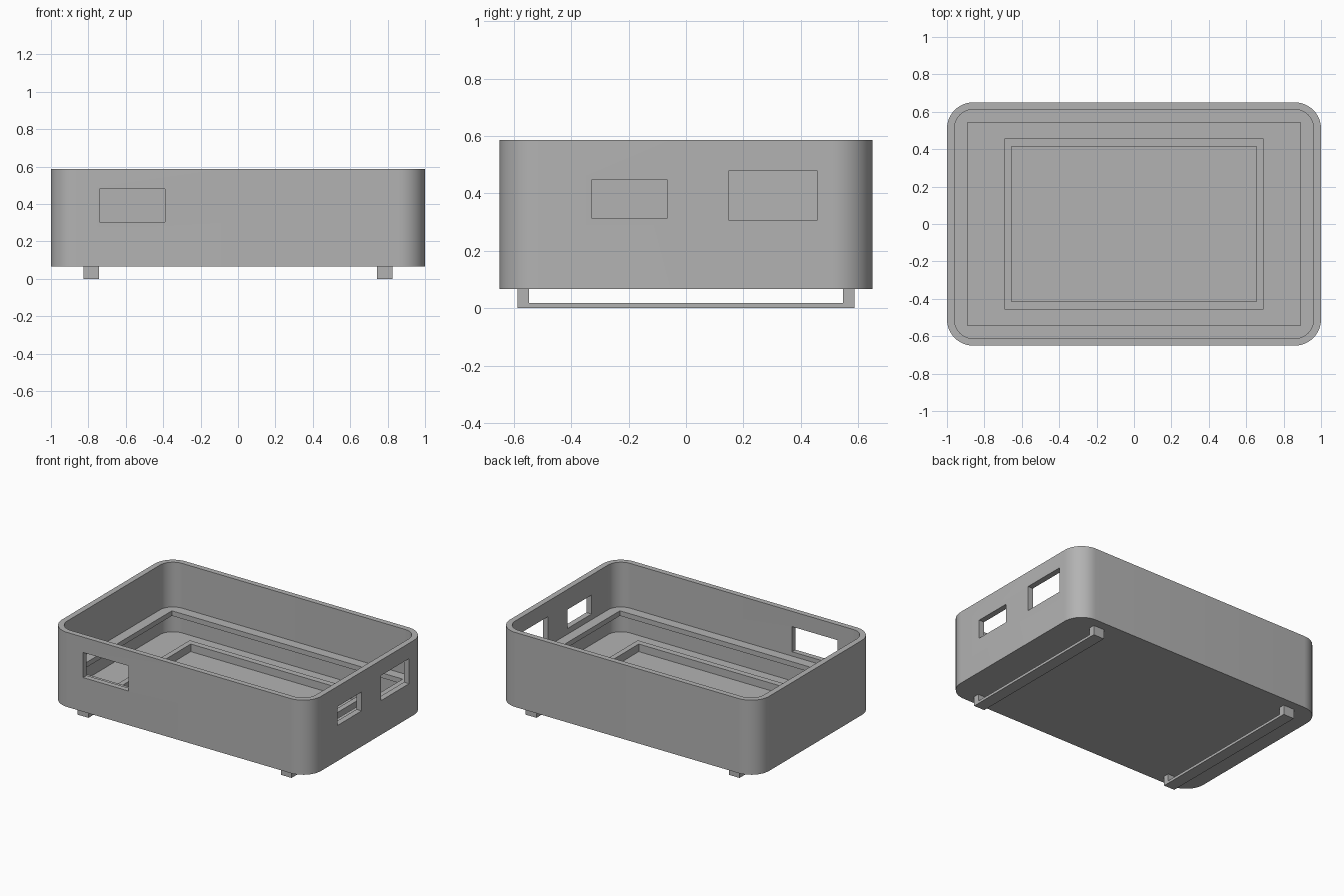
import bpy
import bmesh
from math import cos, sin, pi, radians

if "Cube" in bpy.data.objects:
    bpy.data.objects.remove(bpy.data.objects["Cube"], do_unlink=True)

grey = bpy.data.materials.new("plain grey")
grey.use_nodes = True
COLOUR = (0.45, 0.45, 0.45, 1)
grey.diffuse_color = COLOUR
grey.node_tree.nodes["Principled BSDF"].inputs["Base Color"].default_value = COLOUR


def prism(name, x, y, z, radius=0):
    """Upright block spanning the x, y and z ranges, with rounded vertical corners."""
    outline = []
    steps = 12 if radius else 0
    for i, (sx, sy) in enumerate([(1, 1), (-1, 1), (-1, -1), (1, -1)]):
        cx = (x[1] - radius) if sx > 0 else (x[0] + radius)
        cy = (y[1] - radius) if sy > 0 else (y[0] + radius)
        for k in range(steps + 1):
            a = (i + k / max(steps, 1)) * pi / 2
            outline.append((cx + radius * cos(a), cy + radius * sin(a), z[0]))
    bm = bmesh.new()
    base = bm.faces.new([bm.verts.new(p) for p in outline])
    top = bmesh.ops.extrude_face_region(bm, geom=[base])["geom"]
    bmesh.ops.translate(bm, vec=(0, 0, z[1] - z[0]),
                        verts=[v for v in top if isinstance(v, bmesh.types.BMVert)])
    bmesh.ops.recalc_face_normals(bm, faces=bm.faces)
    mesh = bpy.data.meshes.new(name)
    bm.to_mesh(mesh)
    bm.free()
    mesh.materials.append(grey)
    obj = bpy.data.objects.new(name, mesh)
    bpy.context.collection.objects.link(obj)
    return obj


def centred(name, hx, hy, z, radius=0):
    return prism(name, (-hx, hx), (-hy, hy), z, radius)


def carve(obj, cutters):
    """Subtract each cutter for good, then shade the result."""
    bpy.ops.object.select_all(action='DESELECT')
    bpy.context.view_layer.objects.active = obj
    obj.select_set(True)
    for cutter in cutters:
        mod = obj.modifiers.new("cut", 'BOOLEAN')
        mod.operation = 'DIFFERENCE'
        mod.solver = 'EXACT'
        mod.object = cutter
        bpy.ops.object.modifier_apply(modifier=mod.name)
        bpy.data.objects.remove(cutter, do_unlink=True)
    bpy.ops.object.shade_smooth_by_angle(angle=radians(30))


# Levels inside the case
BOTTOM, FLOOR, TOP = 0.067, 0.102, 0.587
SHELF_LOW, SHELF_TOP = 0.24, 0.275

# Case: rounded tray with an inner shelf and port openings
case = centred("case", 1, 0.65, (BOTTOM, TOP), 0.14)
carve(case, [
    centred("upper_cavity", 0.96, 0.612, (SHELF_TOP, 0.7), 0.1),
    centred("lower_cavity", 0.96, 0.612, (FLOOR, SHELF_LOW), 0.1),
    centred("shelf_opening", 0.89, 0.543, (0.2, 0.3)),
    prism("front_port", (-0.74, -0.39), (-0.75, -0.5), (0.305, 0.48)),
    prism("small_side_port", (0.9, 1.1), (-0.33, -0.065), (0.315, 0.447)),
    prism("large_side_port", (0.9, 1.1), (0.15, 0.457), (0.305, 0.48)),
])

# Raised rectangular frame on the floor
frame = centred("floor_frame", 0.692, 0.457, (FLOOR - 0.01, 0.155))
carve(frame, [centred("frame_opening", 0.655, 0.415, (0, 0.3))])

# Two runners under the case, open between their end posts
for side, name in ((-1, "right_runner"), (1, "left_runner")):
    xs = sorted((side * 0.742, side * 0.825))
    runner = prism(name, xs, (-0.588, 0.588), (0, BOTTOM))
    carve(runner, [prism("runner_gap", (xs[0] - 0.1, xs[1] + 0.1), (-0.548, 0.548), (0.018, 0.2))])
